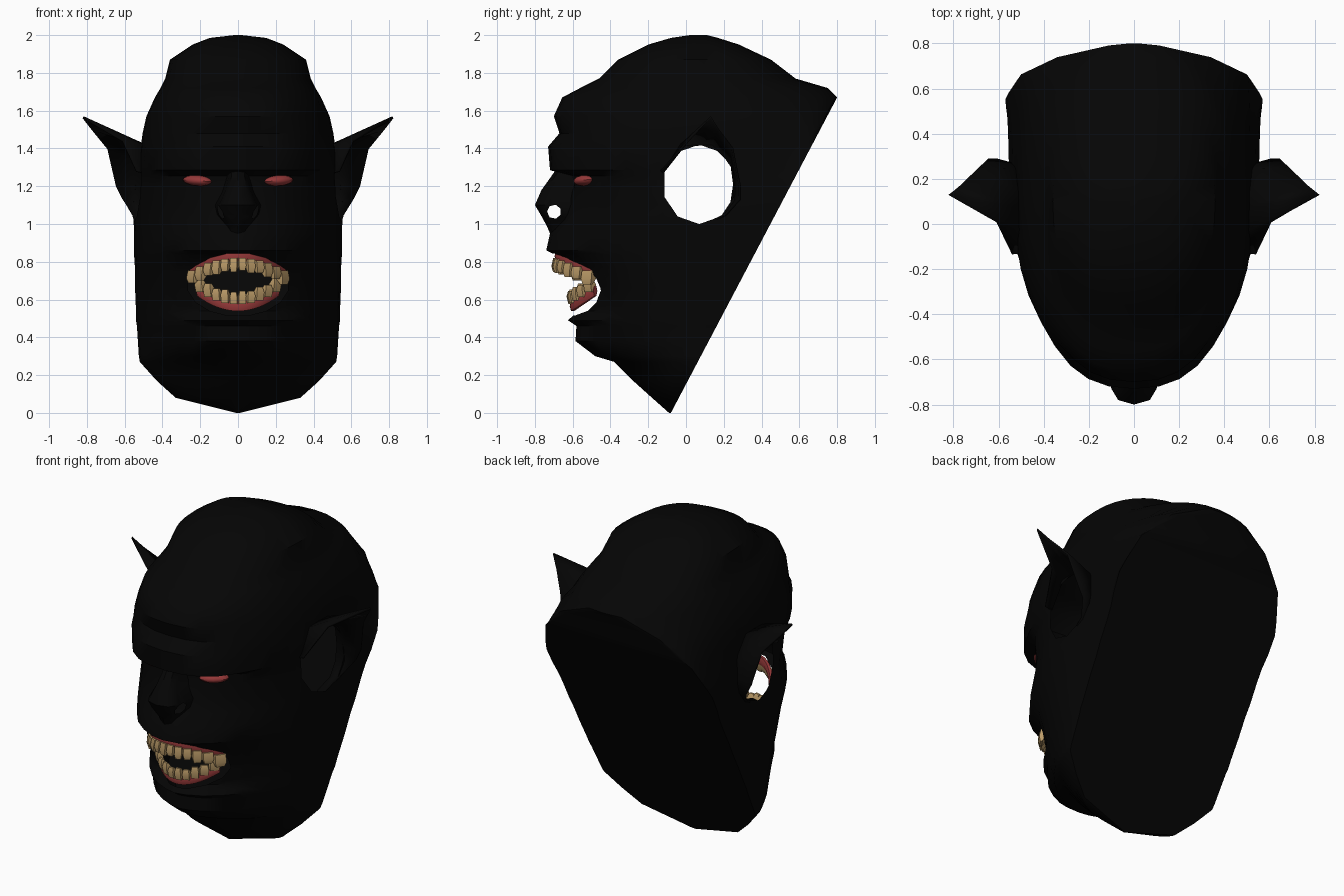
import bpy, bmesh, math
from mathutils import Vector, Matrix

if "Cube" in bpy.data.objects:
    bpy.data.objects.remove(bpy.data.objects["Cube"])


def material(name, rgb):
    m = bpy.data.materials.new(name)
    m.use_nodes = True
    m.diffuse_color = (*rgb, 1)
    bsdf = m.node_tree.nodes["Principled BSDF"]
    bsdf.inputs["Base Color"].default_value = (*rgb, 1)
    bsdf.inputs["Roughness"].default_value = 0.9
    return m


SKIN = material("black skin", (0.0015, 0.0015, 0.0015))
RED = material("dull red", (0.3, 0.04, 0.04))
IVORY = material("yellowed ivory", (0.5, 0.33, 0.14))


def finish(bm, name, mat):
    mesh = bpy.data.meshes.new(name)
    bm.to_mesh(mesh)
    bm.free()
    ob = bpy.data.objects.new(name, mesh)
    bpy.context.collection.objects.link(ob)
    mesh.materials.append(mat)
    bpy.ops.object.select_all(action="DESELECT")
    ob.select_set(True)
    bpy.context.view_layer.objects.active = ob
    bpy.ops.object.shade_smooth_by_angle(angle=math.radians(40))
    return ob


def loft(bm, rings):
    """Skin closed rings of equal length, cap both ends, merge doubled points."""
    loops = [[bm.verts.new(p) for p in ring] for ring in rings]
    n = len(loops[0])
    for a, b in zip(loops, loops[1:]):
        for i in range(n):
            j = (i + 1) % n
            bm.faces.new((a[i], a[j], b[j], b[i]))
    bm.faces.new(loops[0][::-1])
    bm.faces.new(loops[-1])
    bmesh.ops.remove_doubles(bm, verts=bm.verts, dist=0.0005)
    bmesh.ops.recalc_face_normals(bm, faces=bm.faces)


def cut(bm, axis, centre, across, high, sides, front_only=False):
    """Open an elliptical hole in the surface, looking along x or y."""
    centre = Vector(centre)
    along = 1 if axis == "x" else 0

    def near(face):
        if front_only and face.calc_center_median().y > -0.2:
            return False
        for k, size in ((along, across), (2, high)):
            values = [v.co[k] - centre[k] for v in face.verts]
            if min(values) > size or max(values) < -size:
                return False
        return True

    planes = []
    for i in range(sides):
        a = math.tau * i / sides
        normal = Vector((0, 0, math.sin(a) / high))
        normal[along] = math.cos(a) / across
        point = centre.copy()
        point[along] += across * math.cos(a)
        point.z += high * math.sin(a)
        planes.append((point, normal.normalized()))
    for point, normal in planes:
        faces = [f for f in bm.faces if near(f)]
        edges = {e for f in faces for e in f.edges}
        verts = {v for f in faces for v in f.verts}
        bmesh.ops.bisect_plane(bm, geom=[*verts, *edges, *faces], dist=1e-5,
                               plane_co=point, plane_no=normal)
    inside = [f for f in bm.faces if near(f) and all(
        (f.calc_center_median() - point).dot(normal) < 0 for point, normal in planes)]
    bmesh.ops.delete(bm, geom=inside, context="FACES")


# Head levels: height, front, half width, then width and depth of the back edge
LEVELS = [
    (0, -0.09, 0.01), (0.08, -0.18, 0.33), (0.17, -0.28, 0.43), (0.27, -0.38, 0.52),
    (0.3, -0.48, 0.525), (0.38, -0.585, 0.53), (0.46, -0.58, 0.535), (0.49, -0.625, 0.54),
    (0.54, -0.57, 0.54), (0.66, -0.56, 0.545), (0.76, -0.61, 0.545), (0.835, -0.69, 0.55),
    (0.86, -0.74, 0.55), (0.95, -0.72, 0.55), (1.02, -0.66, 0.553), (1.1, -0.64, 0.553, 0.565),
    (1.2, -0.6, 0.54, 0.57), (1.255, -0.605, 0.535, 0.555), (1.285, -0.72, 0.53, 0.545),
    (1.41, -0.73, 0.515, 0.5), (1.48, -0.67, 0.505, 0.42), (1.57, -0.7, 0.485, 0.3),
    (1.67, -0.655, 0.44, 0.02), (1.72, -0.56, 0.41, 0, 0.75), (1.77, -0.46, 0.385, 0, 0.58),
    (1.87, -0.36, 0.36, 0, 0.45), (1.95, -0.2, 0.24, 0, 0.28),
    (1.985, -0.08, 0.15, 0, 0.17), (2, 0.02, 0.02, 0, 0.11),
]


def calm_front(z):
    """Front profile averaged over height, used where relief fades to the sides."""
    weights = [math.exp(-((level[0] - z) / 0.13) ** 2) for level in LEVELS]
    return sum(w * level[1] for w, level in zip(weights, LEVELS)) / sum(weights)


def slice_ring(z, front, width, rear_width=None, rear=None, steps=9):
    rear_width = width if rear_width is None else rear_width
    rear = -0.08 + 0.527 * z if rear is None else rear
    mid = min(0.1, rear)
    # narrow jaw, fuller cheeks, square brow
    power = 1.65 if z < 0.6 else 1.8 if z < 1.15 else 2 if z < 1.27 else 2.3
    calm = calm_front(z) if 0.35 < z < 1.6 else front
    half = []
    for i in range(2 * steps + 1):
        a = math.pi * i / (2 * steps)
        s = max(math.sin(a), 0) ** (2 / power)
        c = abs(math.cos(a)) ** (2 / power)
        if i <= steps:
            fade = min(max((s - 0.5) / 0.3, 0), 1)
            reach = front + (calm - front) * fade
            half.append((width * s, mid - (mid - reach) * c, z))
        else:
            half.append((rear_width + (width - rear_width) * s, mid + (rear - mid) * c, z))
    half[0] = (0, front, z)
    half[-1] = (max(rear_width, 0.004), rear, z)
    return half + [(-x, y, z) for x, y, z in half[:0:-1]]


bm = bmesh.new()
loft(bm, [slice_ring(*level) for level in LEVELS])
cut(bm, "x", (0, 0.07, 1.21), 0.185, 0.2, 10)
cut(bm, "y", (0, -0.6, 0.68), 0.265, 0.165, 16, front_only=True)
finish(bm, "head", SKIN)

# Nose with a nostril opening
bm = bmesh.new()
rings = []
for z, tip, w in ((0.95, -0.72, 0.05), (0.99, -0.737, 0.06), (1.05, -0.77, 0.095),
                  (1.1, -0.8, 0.1), (1.18, -0.765, 0.065), (1.25, -0.715, 0.05),
                  (1.3, -0.68, 0.05)):
    rings.append([(-1.3 * w, -0.56, z), (-w, tip + 0.07, z), (-0.7 * w, tip + 0.02, z),
                  (0, tip, z),
                  (0.7 * w, tip + 0.02, z), (w, tip + 0.07, z), (1.3 * w, -0.56, z)])
loft(bm, rings)
cut(bm, "x", (0, -0.698, 1.065), 0.034, 0.034, 7)
finish(bm, "nose", SKIN)

# Pointed ears: a cupped flap from the hole edge out to the rim
HOLE_EDGE = [(-0.125, 1.27), (-0.03, 1.415), (0.07, 1.42), (0.14, 1.42), (0.24, 1.32),
             (0.255, 1.21), (0.24, 1.11), (0.19, 1.03), (0.06, 0.99)]
RIM = [(0.54, -0.13, 1.28), (0.61, 0.01, 1.44), (0.82, 0.13, 1.565), (0.77, 0.17, 1.5),
       (0.69, 0.245, 1.4), (0.645, 0.285, 1.2), (0.61, 0.285, 1.13), (0.56, 0.21, 1.05),
       (0.54, 0.06, 0.98)]
for side, name in ((1, "left_ear"), (-1, "right_ear")):
    bm = bmesh.new()
    base = [bm.verts.new((side * 0.5, y, z)) for y, z in HOLE_EDGE]
    rim = [bm.verts.new((side * x, y, z)) for x, y, z in RIM]
    for i in range(len(base) - 1):
        bm.faces.new((base[i], base[i + 1], rim[i + 1], rim[i]))
    bmesh.ops.recalc_face_normals(bm, faces=bm.faces)
    ear = finish(bm, name, SKIN)
    mod = ear.modifiers.new("thickness", "SOLIDIFY")
    mod.thickness, mod.offset = 0.012, 0

# Eyes: narrow almonds set under the brow
for side, name in ((1, "left_eye"), (-1, "right_eye")):
    bm = bmesh.new()
    place = (Matrix.Translation((side * 0.215, -0.54, 1.23))
             @ Matrix.Rotation(side * 0.5, 4, "Z") @ Matrix.Rotation(side * -0.06, 4, "Y")
             @ Matrix.Diagonal((0.085, 0.045, 0.028, 1)))
    bmesh.ops.create_uvsphere(bm, u_segments=14, v_segments=8, radius=1, matrix=place)
    finish(bm, name, RED)


# Gums and teeth follow a curved arch
def dental_row(name, half, front, sweep, root, bend, length, count, down):
    def arch(u):
        return Vector((half * u, front + sweep * u * u, root + bend * u * u))

    bm = bmesh.new()
    rings = []
    for i in range(17):
        u = -1 + i / 8
        out = Vector((2 * sweep * u, -half, 0)).normalized()
        ring = []
        for k in range(6):
            a = math.tau * k / 6
            ring.append(arch(u) + out * 0.016 * math.cos(a) + Vector((0, 0, 0.03 * math.sin(a))))
        rings.append(ring)
    loft(bm, rings)
    finish(bm, name + "_gum", RED)

    bm = bmesh.new()
    for i in range(count):
        u = -1 + (2 * i + 1) / count
        turn = math.atan2(2 * sweep * u, half)
        wide = math.hypot(half, 2 * sweep * u) / count
        tall = length * (1 + 0.12 * (i % 2))
        place = Matrix.Translation(arch(u)) @ Matrix.Rotation(turn, 4, "Z")
        tooth = []
        for t, w, d in ((0, 0.98, 0.016), (0.6, 1.04, 0.018), (1, 0.75, 0.006)):
            z = down * (0.01 + tall * t)
            lean = -0.006 - 0.012 * t
            tooth.append([place @ Vector((x * w * wide, lean + y * d, z))
                          for x, y in ((-1, 1), (-0.88, -1), (0.88, -1), (1, 1))])
        loft(bm, tooth)
    finish(bm, name + "_teeth", IVORY)


dental_row("upper", 0.25, -0.68, 0.2, 0.83, -0.08, 0.066, 12, -1)
dental_row("lower", 0.21, -0.6, 0.12, 0.565, 0.08, 0.063, 10, 1)
